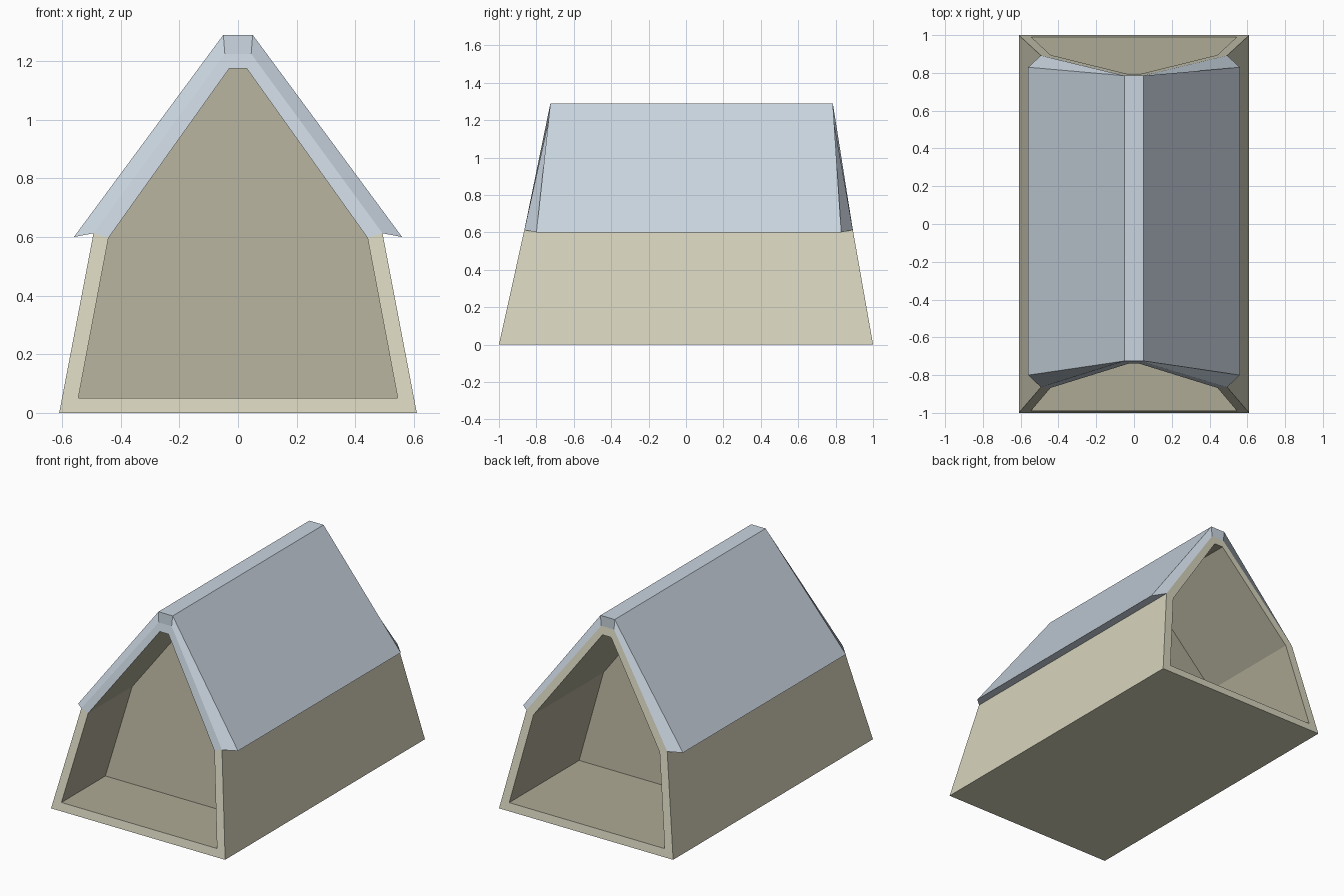
import bpy, bmesh

if "Cube" in bpy.data.objects:
    bpy.data.objects.remove(bpy.data.objects["Cube"])


def material(name, rgb):
    m = bpy.data.materials.new(name)
    m.diffuse_color = (*rgb, 1.0)
    m.use_nodes = True
    m.node_tree.nodes["Principled BSDF"].inputs["Base Color"].default_value = m.diffuse_color
    return m


WALL = material("beige wall", (0.67, 0.65, 0.505))
INSIDE = material("dark beige interior", (0.42, 0.40, 0.30))
ROOF = material("pale blue roof", (0.585, 0.66, 0.735))


def mirrored(half):
    """Right half profile (x, z), bottom to top -> closed ring."""
    return half + [(-x, z) for x, z in reversed(half)]


def end_y(end, z):
    """The two gable ends lean inwards by different amounts."""
    return -1 + 0.2215 * z if end < 0 else 1 - 0.176 * z


def ring(bm, profile, end, depth=0.0):
    return [bm.verts.new((x, end_y(end, z) - end * depth, z)) for x, z in profile]


def bridge(bm, a, b, mats):
    """Join two equal rings; mats gives a slot per segment, None skips it."""
    n = len(a)
    for i, m in enumerate(mats):
        if m is not None:
            f = bm.faces.new((a[i], a[(i + 1) % n], b[(i + 1) % n], b[i]))
            f.material_index = m


def finish(bm, name, mats):
    bmesh.ops.recalc_face_normals(bm, faces=bm.faces)
    me = bpy.data.meshes.new(name)
    bm.to_mesh(me)
    bm.free()
    for m in mats:
        me.materials.append(m)
    ob = bpy.data.objects.new(name, me)
    bpy.context.collection.objects.link(ob)
    return ob


outer = mirrored([(0.61, 0.0), (0.493, 0.613), (0.045, 1.225)])
opening = mirrored([(0.545, 0.05), (0.442, 0.597), (0.03, 1.175)])

# house body: outer walls, gable frames and a recess at each end
# segments: right wall, right slope, ridge, left slope, left wall, floor
bm = bmesh.new()
outs = {}
for end, depth, trim in ((-1, 0.44, 2), (1, 0.70, 0)):
    o = outs[end] = ring(bm, outer, end)
    e = ring(bm, opening, end)
    r = ring(bm, opening, end, depth)
    bridge(bm, o, e, [0, trim, trim, trim, 0, 0])
    bridge(bm, e, r, [1] * 6)
    bm.faces.new(r).material_index = 1
bridge(bm, outs[-1], outs[1], [0, None, None, None, 0, 0])
finish(bm, "house_body", [WALL, INSIDE, ROOF])

# roof: overhanging slopes, flat ridge, bevelled gable edges and eaves
bm = bmesh.new()
eave = mirrored([(0.56, 0.60), (0.05, 1.29)])
under = outer[1:5]
tops, lows = {}, {}
for end, ys in ((-1, (-0.80, -0.725)), (1, (0.83, 0.785))):
    tops[end] = [bm.verts.new((x, ys[0] if z < 1 else ys[1], z)) for x, z in eave]
    lows[end] = ring(bm, under, end)
    bridge(bm, tops[end], lows[end], [0, 0, 0])
bridge(bm, tops[-1], tops[1], [0, 0, 0])
for i in (0, 3):
    bm.faces.new((tops[-1][i], tops[1][i], lows[1][i], lows[-1][i]))
# the underside sits on the body
bridge(bm, lows[-1], lows[1], [0, 0, 0])
finish(bm, "roof", [ROOF])
